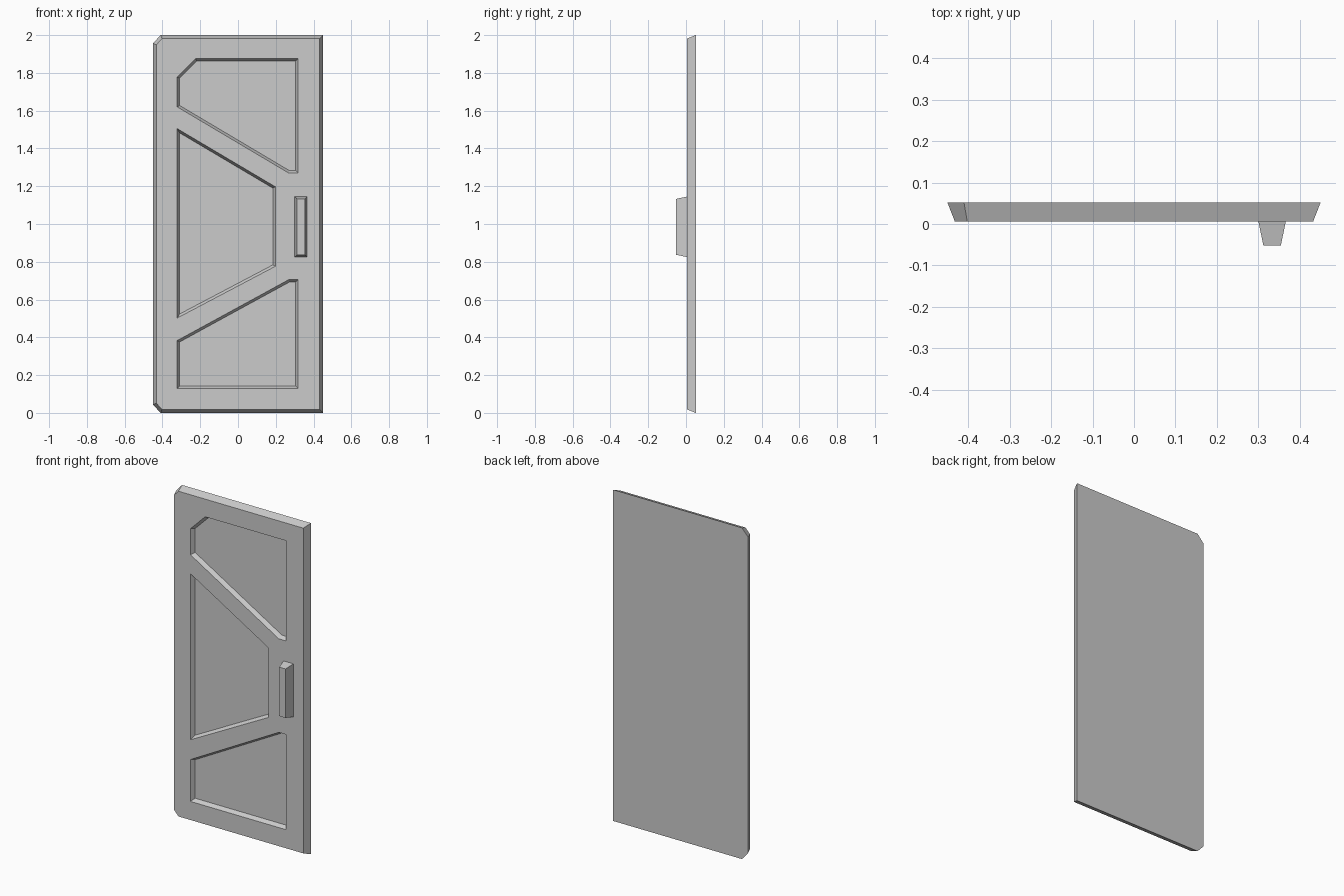
import bpy
import bmesh
from mathutils import Vector

old = bpy.data.objects.get("Cube")
if old:
    bpy.data.objects.remove(old, do_unlink=True)

BACK, FRONT, FLOOR, GRIP = 0.052, 0.006, 0.032, -0.052

grey = bpy.data.materials.new("light_grey")
grey.use_nodes = True
colour = (0.6, 0.6, 0.6, 1)
grey.diffuse_color = colour
grey.node_tree.nodes["Principled BSDF"].inputs["Base Color"].default_value = colour


def inset(points, d):
    """Move every side of a counter-clockwise outline inward by d."""
    result = []
    pts = [Vector(p) for p in points]
    for i, p in enumerate(pts):
        a = (p - pts[i - 1]).normalized()
        b = (pts[(i + 1) % len(pts)] - p).normalized()
        na, nb = Vector((-a.y, a.x)), Vector((-b.y, b.x))
        result.append(p + (na + nb) * d / (1 + na.dot(nb)))
    return result


def ring(bm, points, y):
    return [bm.verts.new((p[0], y, p[1])) for p in points]


def bridge(bm, r1, r2):
    n = len(r1)
    for i in range(n):
        j = (i + 1) % n
        bm.faces.new((r1[i], r1[j], r2[j], r2[i]))


def finish(bm, name):
    bmesh.ops.recalc_face_normals(bm, faces=bm.faces[:])
    mesh = bpy.data.meshes.new(name)
    bm.to_mesh(mesh)
    bm.free()
    mesh.materials.append(grey)
    obj = bpy.data.objects.new(name, mesh)
    bpy.context.collection.objects.link(obj)


# Outline of the slab at the back, with two clipped corners
outline = [(-0.41, 0), (0.45, 0), (0.45, 2), (-0.41, 2), (-0.45, 1.956), (-0.45, 0.044)]

# Openings of the three sunken panels
panels = [
    [(-0.322, 1.62), (0.268, 1.27), (0.318, 1.27), (0.318, 1.875), (-0.224, 1.875), (-0.322, 1.777)],
    [(-0.322, 0.502), (0.198, 0.776), (0.198, 1.197), (-0.322, 1.505)],
    [(-0.322, 0.13), (0.318, 0.13), (0.318, 0.705), (0.268, 0.705), (-0.322, 0.383)],
]

# Door slab with bevelled rim and recesses
bm = bmesh.new()
back = ring(bm, outline, BACK)
rim = ring(bm, inset(outline, 0.018), FRONT)
bm.faces.new(back)
bridge(bm, back, rim)
loops = [rim]
for panel in panels:
    lip = ring(bm, panel, FRONT)
    floor = ring(bm, inset(panel, 0.013), FLOOR)
    bridge(bm, lip, floor)
    bm.faces.new(floor)
    loops.append(lip)
edges = [bm.edges.get((r[i - 1], r[i])) for r in loops for i in range(len(r))]
bmesh.ops.triangle_fill(bm, edges=edges, use_beauty=True, normal=(0, -1, 0))
finish(bm, "door_slab")

# Tapered handle
bm = bmesh.new()
base = [(0.3, 0.825), (0.366, 0.825), (0.366, 1.145), (0.3, 1.145)]
foot = ring(bm, base, FRONT)
tip = ring(bm, inset(base, 0.012), GRIP)
bridge(bm, foot, tip)
bm.faces.new(foot)
bm.faces.new(tip)
finish(bm, "door_handle")
